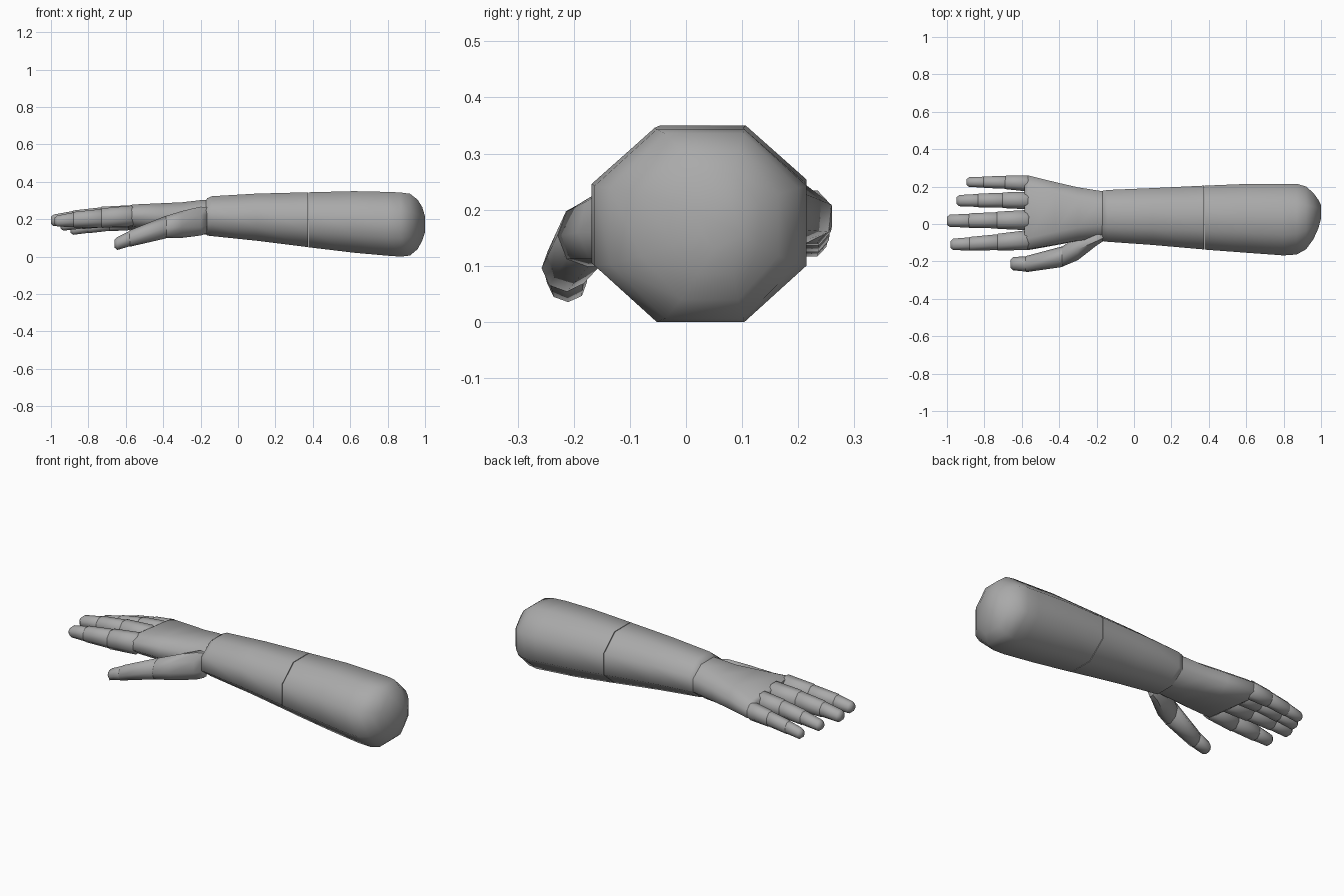
import bpy, bmesh, math

skin = bpy.data.materials.new("plain grey")
skin.diffuse_color = (0.4, 0.4, 0.4, 1)


def ring(bm, s):
    """Octagon across the arm: x, y, z, half width, half height, flat ratio, roll."""
    x, y, z, hy, hz, flat, roll = (list(s) + [0.414, 0][len(s) - 5:])[:7]
    f = flat
    pts = [(1, 0.414), (f, 1), (-f, 1), (-1, 0.414),
           (-1, -0.414), (-f, -1), (f, -1), (1, -0.414)]
    c, n = math.cos(math.radians(roll)), math.sin(math.radians(roll))
    return [bm.verts.new((x, y + a * hy * c - b * hz * n, z + a * hy * n + b * hz * c))
            for a, b in pts]


def loft(name, sections):
    bm = bmesh.new()
    rings = [ring(bm, s) for s in sections]
    for r, q in zip(rings, rings[1:]):
        for i in range(8):
            j = (i + 1) % 8
            bm.faces.new((r[i], r[j], q[j], q[i]))
    bm.faces.new(rings[0])
    bm.faces.new(rings[-1])
    bmesh.ops.recalc_face_normals(bm, faces=bm.faces)
    me = bpy.data.meshes.new(name)
    bm.to_mesh(me)
    bm.free()
    me.materials.append(skin)
    ob = bpy.data.objects.new(name, me)
    bpy.context.collection.objects.link(ob)
    bpy.ops.object.select_all(action='DESELECT')
    ob.select_set(True)
    bpy.context.view_layer.objects.active = ob
    bpy.ops.object.shade_smooth_by_angle(angle=math.radians(58))
    return ob


def box(x, y0, y1, z0, z1, *extra):
    """Section given by its extents."""
    return (x, (y0 + y1) / 2, (z0 + z1) / 2, (y1 - y0) / 2, (z1 - z0) / 2, *extra)


def sized(s, k, dx=0.0):
    return (s[0] + dx, s[1], s[2], s[3] * k, s[4] * k, *s[5:])


def digit(name, joints):
    """Chain of tapered segments with rounded ends."""
    last = len(joints) - 2
    for i, (a, b) in enumerate(zip(joints, joints[1:])):
        start = sized(a, 0.94 if i else 1)
        secs = [sized(start, 0.75, 0.014), start]
        if i == last:
            secs += [sized(b, 1, 0.014), sized(b, 0.62)]
        else:
            secs += [b, sized(b, 0.75, -0.012)]
        loft(f"{name}_segment_{i + 1}", secs)


# Upper arm with rounded end
loft("upper_arm", [
    box(0.378, -0.137, 0.205, 0.05, 0.344),
    box(0.62, -0.155, 0.215, 0.021, 0.35),
    box(0.80, -0.168, 0.215, 0.005, 0.346),
    box(0.87, -0.163, 0.215, 0.0, 0.343),
    box(0.92, -0.135, 0.200, 0.006, 0.336),
    box(0.96, -0.080, 0.165, 0.04, 0.305),
    box(0.985, -0.025, 0.130, 0.085, 0.265),
    box(1.0, 0.03, 0.10, 0.13, 0.215)])

# Forearm
loft("forearm", [
    box(-0.18, -0.075, 0.165, 0.135, 0.285),
    box(-0.165, -0.092, 0.178, 0.113, 0.312),
    box(-0.14, -0.095, 0.182, 0.110, 0.323),
    box(0.1, -0.112, 0.192, 0.085, 0.337),
    box(0.374, -0.136, 0.205, 0.051, 0.344)])

# Palm, widening to the knuckles and dropping toward the little finger
loft("palm", [
    box(-0.14, -0.085, 0.172, 0.12, 0.305),
    box(-0.20, -0.080, 0.180, 0.117, 0.302, 0.45, 0),
    box(-0.30, -0.090, 0.195, 0.122, 0.288, 0.52, -2),
    box(-0.42, -0.112, 0.222, 0.132, 0.278, 0.62, -4),
    box(-0.565, -0.138, 0.258, 0.146, 0.264, 0.72, -6),
    box(-0.585, -0.128, 0.245, 0.158, 0.252, 0.72, -6)])

# Fingers: x, y, z, half width, half height at every joint
digit("index_finger", [
    (-0.57, -0.086, 0.218, 0.053, 0.055), (-0.727, -0.097, 0.206, 0.045, 0.052),
    (-0.877, -0.106, 0.198, 0.037, 0.041), (-0.98, -0.109, 0.190, 0.031, 0.030)])
digit("middle_finger", [
    (-0.57, 0.021, 0.219, 0.054, 0.056), (-0.73, 0.020, 0.215, 0.046, 0.052),
    (-0.88, 0.018, 0.206, 0.039, 0.041), (-1.0, 0.017, 0.194, 0.033, 0.031)])
digit("ring_finger", [
    (-0.57, 0.126, 0.208, 0.047, 0.052), (-0.70, 0.127, 0.202, 0.042, 0.046),
    (-0.83, 0.126, 0.186, 0.037, 0.038), (-0.948, 0.125, 0.168, 0.030, 0.029)])
digit("little_finger", [
    (-0.57, 0.217, 0.188, 0.043, 0.046), (-0.685, 0.222, 0.177, 0.036, 0.041),
    (-0.80, 0.224, 0.160, 0.031, 0.035), (-0.895, 0.224, 0.145, 0.026, 0.028)])

# Thumb, with its mount merging into the palm
loft("thumb_mount", [
    (-0.165, -0.062, 0.195, 0.030, 0.070),
    (-0.20, -0.075, 0.190, 0.040, 0.077),
    (-0.30, -0.130, 0.172, 0.058, 0.068, 0.414, -15),
    (-0.385, -0.175, 0.158, 0.049, 0.056, 0.414, -20),
    (-0.40, -0.178, 0.152, 0.036, 0.042, 0.414, -20)])
digit("thumb", [
    (-0.385, -0.175, 0.158, 0.050, 0.057, 0.414, -20),
    (-0.575, -0.214, 0.098, 0.040, 0.041, 0.414, -20),
    (-0.66, -0.212, 0.070, 0.033, 0.032, 0.414, -20)])
